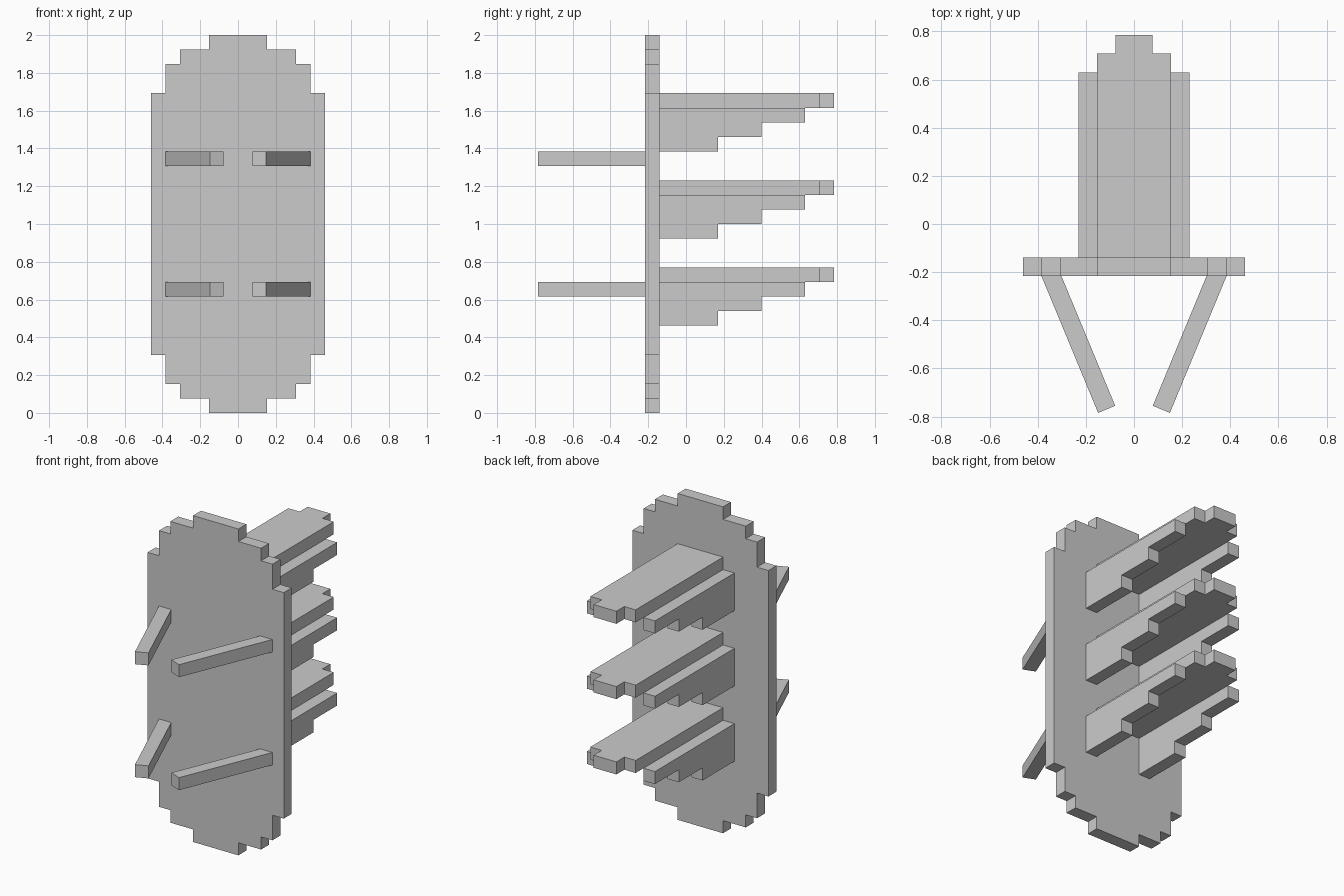
import bpy, bmesh
from math import sin, cos, radians
from mathutils import Vector

if "Cube" in bpy.data.objects:
    bpy.data.objects.remove(bpy.data.objects["Cube"])

U = 2 / 26            # the whole model sits on a grid of 26 units in height
BACK = -0.139         # rear face of the plate
FRONT = BACK - U


def prism(name, points, direction):
    """Solid made by extruding a flat outline along a vector."""
    bm = bmesh.new()
    face = bm.faces.new([bm.verts.new(p) for p in points])
    result = bmesh.ops.extrude_face_region(bm, geom=[face], use_keep_orig=True)
    moved = [v for v in result["geom"] if isinstance(v, bmesh.types.BMVert)]
    bmesh.ops.translate(bm, verts=moved, vec=Vector(direction))
    bmesh.ops.recalc_face_normals(bm, faces=bm.faces)
    mesh = bpy.data.meshes.new(name)
    bm.to_mesh(mesh)
    bm.free()
    obj = bpy.data.objects.new(name, mesh)
    bpy.context.collection.objects.link(obj)
    return obj


def stairs(steps):
    """Stepped outline from (half width, start, end) rows, mirrored in x."""
    right = [(w, t) for w, a, b in steps for t in (a, b)]
    return right + [(-w, t) for w, t in reversed(right)]


# Stepped upright plate
plate = stairs([(2, 0, 1), (4, 1, 2), (5, 2, 4), (6, 4, 22),
                (5, 22, 24), (4, 24, 25), (2, 25, 26)])
prism("back_plate", [(x * U, FRONT, z * U) for x, z in plate], (0, U, 0))

# Shelves with a stepped nose, each carried by two stepped side brackets
board = stairs([(2, 0, 11), (1, 11, 12)])
bracket = [(0, 0), (10, 0), (10, -1), (7, -1), (7, -2), (4, -2), (4, -3), (0, -3)]
for i, base in enumerate((9, 15, 21)):
    prism(f"shelf_board_{i + 1}",
          [(x * U, BACK + y * U, base * U) for x, y in board], (0, 0, U))
    for side, x in (("left", -3), ("right", 2)):
        prism(f"shelf_bracket_{side}_{i + 1}",
              [(x * U, BACK + y * U, (base + z) * U) for y, z in bracket], (U, 0, 0))

# Angled front arms leaning in towards the centre
angle = radians(22.5)
along = Vector((-sin(angle), -cos(angle), 0)) * 8 * U
across = Vector((-cos(angle), sin(angle), 0)) * U
for row, z in (("lower", 8), ("upper", 17)):
    corner = Vector((5 * U, FRONT, z * U))
    outline = [corner, corner + along, corner + along + across, corner + across]
    for side, s in (("right", 1), ("left", -1)):
        prism(f"front_arm_{row}_{side}", [(p.x * s, p.y, p.z) for p in outline], (0, 0, U))
